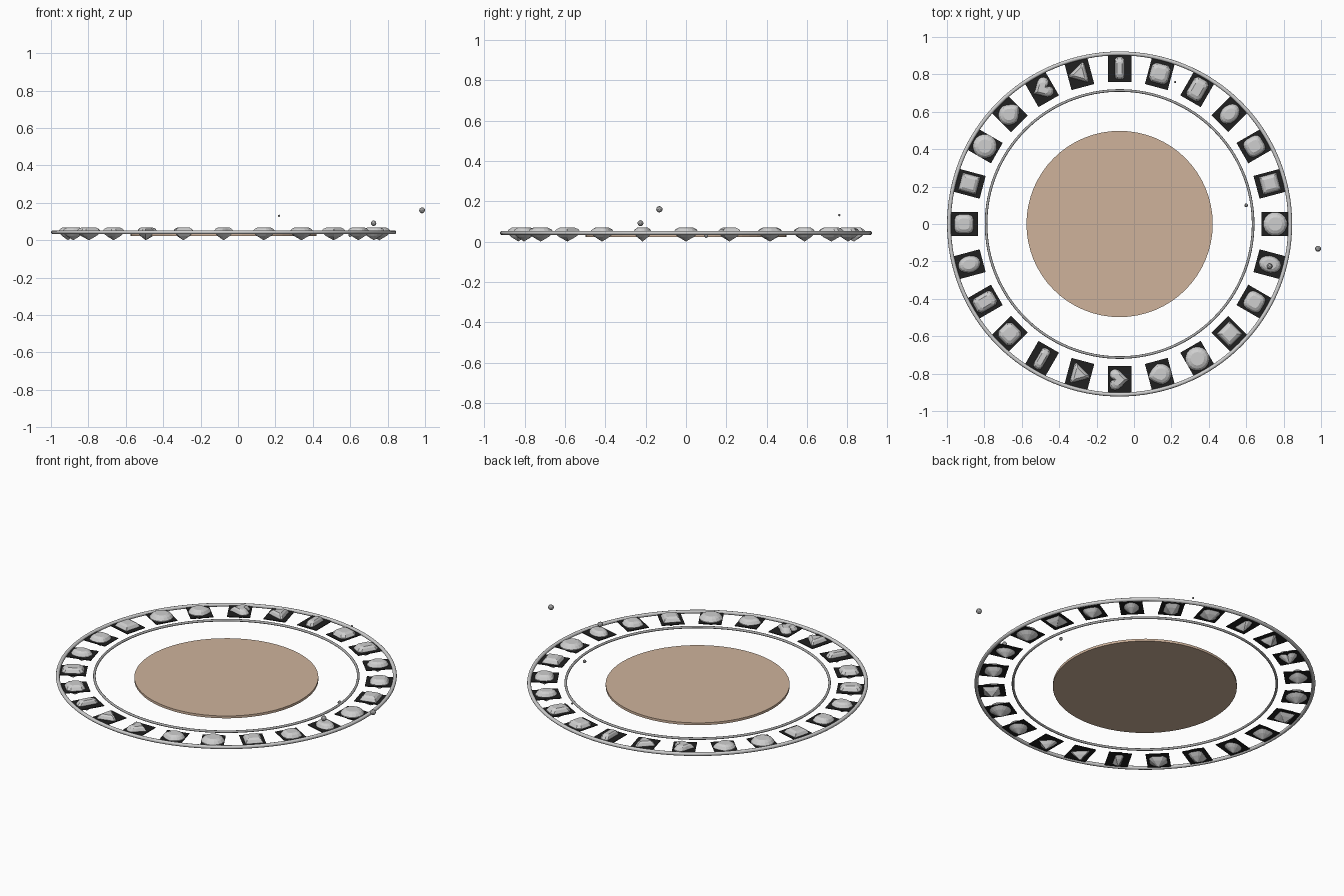
import bpy, bmesh, math
from mathutils import Matrix, Vector

if "Cube" in bpy.data.objects:
    bpy.data.objects.remove(bpy.data.objects["Cube"])

CX = -0.077          # centre of the rings
ZR = 0.043           # ring height
GEM_R = 0.832        # radius of the gem circle


def material(name, rgb):
    m = bpy.data.materials.new(name)
    m.diffuse_color = (*rgb, 1)
    m.use_nodes = True
    m.node_tree.nodes["Principled BSDF"].inputs["Base Color"].default_value = m.diffuse_color
    return m


SILVER = material("silver grey", (0.62, 0.62, 0.62))
STEEL = material("steel grey", (0.40, 0.40, 0.40))
BLACK = material("black", (0.014, 0.014, 0.014))
TAN = material("tan", (0.62, 0.45, 0.33))


def finish(bm, name, mat, matrix=None):
    bmesh.ops.recalc_face_normals(bm, faces=bm.faces)
    me = bpy.data.meshes.new(name)
    bm.to_mesh(me)
    bm.free()
    me.materials.append(mat)
    ob = bpy.data.objects.new(name, me)
    bpy.context.collection.objects.link(ob)
    if matrix:
        ob.matrix_world = matrix
    return ob


def ring(name, major, minor, mat):
    bpy.ops.mesh.primitive_torus_add(major_segments=128, minor_segments=12,
                                     major_radius=major, minor_radius=minor,
                                     location=(CX, 0, ZR))
    ob = bpy.context.object
    ob.name = name
    ob.data.materials.append(mat)
    bpy.ops.object.shade_smooth()


# Gem outlines: local x is radial, local y runs along the ring
def ellipse(a, b, n):
    return [(a * math.cos(t), b * math.sin(t))
            for t in (2 * math.pi * (i + 0.5) / n for i in range(n))]


def cut_rect(a, b, c):
    return [(a, b - c), (a - c, b), (c - a, b), (-a, b - c),
            (-a, c - b), (c - a, -b), (a - c, -b), (a, c - b)]


def cushion(a, n=16, p=0.6):
    pts = ellipse(1, 1, n)
    return [(a * math.copysign(abs(x) ** p, x), a * math.copysign(abs(y) ** p, y))
            for x, y in pts]


def triangle(r):
    out = []
    for k in range(3):
        t = math.pi / 2 + k * 2 * math.pi / 3
        for d in (-0.1, 0.1):
            out.append((r * math.cos(t + d), r * math.sin(t + d) - 0.004))
    return out


def pear(r, n=20):
    # Round end at +y, tip at -y
    out = []
    for i in range(n):
        t = 2 * math.pi * i / n
        y = math.cos(t)
        w = math.sin(t) * (1 if y > 0 else math.sqrt(1 + y * 0.75))
        out.append((r * 0.9 * w, r * y))
    return out


def heart(s, n=24):
    # Lobes at -y, tip at +y
    out = []
    for i in range(n):
        t = 2 * math.pi * i / n
        x = 16 * math.sin(t) ** 3
        y = (13 * math.cos(t) - 5 * math.cos(2 * t)
             - 2 * math.cos(3 * t) - math.cos(4 * t))
        out.append((s * x / 16, -s * (y + 2.5) / 15))
    return out


CUTS = [
    ("round_gem", ellipse(0.064, 0.064, 16)),
    ("square_gem", cut_rect(0.048, 0.048, 0.002)),
    ("cushion_gem", cushion(0.052)),
    ("oval_gem", ellipse(0.060, 0.045, 16)),
    ("emerald_cut_gem", cut_rect(0.060, 0.043, 0.016)),
    ("octagon_gem", cut_rect(0.052, 0.052, 0.019)),
    ("baguette_gem", cut_rect(0.060, 0.025, 0.012)),
    ("triangle_gem", triangle(0.060)),
    ("heart_gem", heart(0.056)),
    ("pear_gem", pear(0.062)),
]


def gem(name, outline, matrix):
    # Flat table, two crown tiers, girdle, pavilion tier and pointed base
    bm = bmesh.new()
    tiers = [(0.56, 0.069), (0.82, 0.061), (1.0, 0.047), (1.0, 0.043), (0.62, 0.023)]
    loops = [[bm.verts.new((x * s, y * s, z)) for x, y in outline] for s, z in tiers]
    bm.faces.new(loops[0])
    n = len(outline)
    for a, b in zip(loops, loops[1:]):
        for i in range(n):
            j = (i + 1) % n
            bm.faces.new((a[i], a[j], b[j], b[i]))
    tip = bm.verts.new((0, 0, 0))
    for i in range(n):
        bm.faces.new((loops[-1][i], loops[-1][(i + 1) % n], tip))
    finish(bm, name, SILVER, matrix)


# Two round frames
ring("outer_ring", 0.912, 0.0105, SILVER)
ring("inner_ring", 0.714, 0.007, STEEL)

# Central disc
bm = bmesh.new()
bmesh.ops.create_cone(bm, cap_ends=True, segments=64, radius1=0.498, radius2=0.498,
                      depth=0.014)
disc = finish(bm, "centre_disc", TAN, Matrix.Translation((CX, 0, 0.029)))

# 24 backing plates with gems; ten cuts repeat around the ring
for i in range(24):
    turn = (Matrix.Translation((CX, 0, 0)) @ Matrix.Rotation(i * math.pi / 12, 4, 'Z')
            @ Matrix.Translation((GEM_R, 0, 0)))
    bm = bmesh.new()
    bmesh.ops.create_cube(bm, size=1)
    bmesh.ops.scale(bm, vec=Vector((0.15, 0.126, 0.004)), verts=bm.verts)
    bmesh.ops.translate(bm, vec=Vector((0.001, 0, 0.041)), verts=bm.verts)
    finish(bm, "backing_plate_%02d" % i, BLACK, turn)
    kind, outline = CUTS[i % 10]
    gem("%s_%02d" % (kind, i), outline, turn)

# Small loose beads
for k, (x, y, z, r) in enumerate([(0.984, -0.132, 0.160, 0.016),
                                  (0.725, -0.226, 0.091, 0.015),
                                  (0.600, 0.100, 0.028, 0.010),
                                  (0.220, 0.760, 0.131, 0.006)]):
    bm = bmesh.new()
    bmesh.ops.create_icosphere(bm, subdivisions=2, radius=r)
    finish(bm, "bead_%d" % k, STEEL, Matrix.Translation((x, y, z)))
